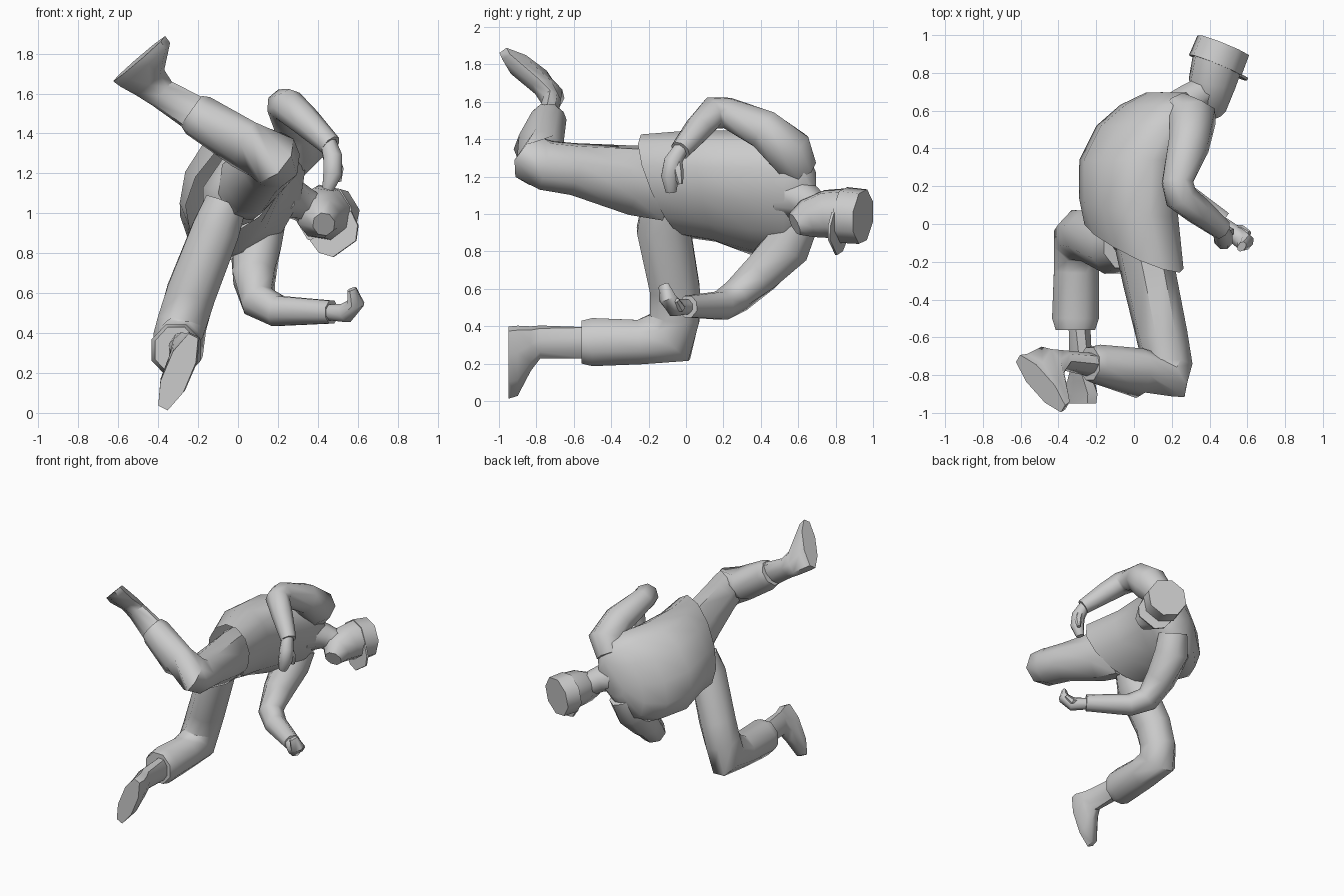
import bpy, bmesh, math
from mathutils import Vector as V

grey = bpy.data.materials.new("plain grey")
grey.diffuse_color = (0.6, 0.6, 0.6, 1)


def loft(name, rings, n=8, angle=50, open_start=False):
    """Skin closed rings given as (centre, half axis u, half axis v)."""
    verts, faces = [], []
    for c, u, v in rings:
        for k in range(n):
            a = 2 * math.pi * (k + 0.5) / n
            verts.append(V(c) + 1.03 * (V(u) * math.cos(a) + V(v) * math.sin(a)))
    for i in range(len(rings) - 1):
        for k in range(n):
            j = (k + 1) % n
            faces.append((i*n + k, i*n + j, (i+1)*n + j, (i+1)*n + k))
    if not open_start:
        faces.append(tuple(reversed(range(n))))
    faces.append(tuple(range((len(rings) - 1) * n, len(rings) * n)))
    me = bpy.data.meshes.new(name)
    me.from_pydata(verts, [], faces)
    bm = bmesh.new()
    bm.from_mesh(me)
    bmesh.ops.recalc_face_normals(bm, faces=bm.faces)
    bm.to_mesh(me)
    bm.free()
    me.materials.append(grey)
    ob = bpy.data.objects.new(name, me)
    bpy.context.collection.objects.link(ob)
    bpy.ops.object.select_all(action='DESELECT')
    ob.select_set(True)
    bpy.context.view_layer.objects.active = ob
    bpy.ops.object.shade_smooth_by_angle(angle=math.radians(angle))
    return ob


def tube(name, pts, ref=(1, 0, 0), n=8, angle=50):
    """Tube along points (x, y, z, width radius, depth radius)."""
    P = [V(p[:3]) for p in pts]
    rings = []
    for i, p in enumerate(pts):
        a = (P[i] - P[i-1]).normalized() if i else V()
        b = (P[i+1] - P[i]).normalized() if i < len(P) - 1 else V()
        t = (a + b).normalized()
        u = V(ref) - t * t.dot(V(ref))
        u.normalize()
        rings.append((P[i], u * p[3], t.cross(u) * p[-1]))
    return loft(name, rings, n, angle)


# Jacket body, open at the slanted hem, up to the shoulders
loft("jacket", [
    ((0.00, -0.12, 1.15), (.20, -.13, .25), (.16, -.03, -.10)),
    ((-0.03, 0.10, 1.15), (.17, -.06, .265), (.19, 0, -.13)),
    ((-0.02, 0.34, 1.115), (.17, 0, .30), (.20, 0, -.12)),
    ((0.07, 0.52, 1.09), (.17, 0, .30), (.20, 0, -.10)),
    ((0.13, 0.63, 1.09), (.14, 0, .26), (.14, 0, -.08)),
    ((0.17, 0.695, 1.10), (.07, 0, .11), (.08, 0, -.05))], n=12, open_start=True)
# Seat of the trousers inside the hem
loft("trouser_seat", [
    ((-0.01, 0.08, 1.13), (.11, -.05, .15), (-.11, 0, .08)),
    ((0.0, -0.06, 1.12), (.13, -.07, .19), (-.13, .02, .09)),
    ((0.0, -0.17, 1.11), (.07, -.04, .12), (-.08, .02, .05))])

# Standing leg: trousers, then shin flaring into the shoe sole
tube("lower_trouser_leg", [
    (-0.06, -0.11, 1.05, .11, .13), (-0.11, -0.12, 0.92, .125, .15),
    (-0.235, -0.06, 0.60, .13, .14), (-0.28, -0.06, 0.45, .13, .14),
    (-0.30, -0.09, 0.34, .13, .17), (-0.305, -0.25, 0.315, .125, .125),
    (-0.31, -0.50, 0.315, .13, .135), (-0.31, -0.56, 0.315, .11, .12)])
loft("lower_shin_and_shoe", [
    ((-0.29, -0.50, 0.31), (.06, 0, 0), (0, 0, .088)),
    ((-0.28, -0.78, 0.315), (.055, 0, -.02), (.02, 0, .085)),
    ((-0.28, -0.83, 0.28), (.06, 0, -.025), (.04, 0, .115)),
    ((-0.295, -0.90, 0.215), (.065, 0, -.03), (.08, 0, .185)),
    ((-0.30, -0.95, 0.205), (.06, 0, -.03), (.08, 0, .19))])

# Kicking leg: trousers, then shin flaring into the shoe sole
tube("raised_trouser_leg", [
    (0.04, -0.10, 1.15, .14, .19), (0.08, -0.28, 1.18, .14, .19),
    (0.15, -0.60, 1.24, .135, .14), (0.18, -0.75, 1.26, .13, .135),
    (0.17, -0.80, 1.28, .15, .135), (0.03, -0.79, 1.345, .12, .13),
    (-0.20, -0.74, 1.49, .11, .10), (-0.235, -0.74, 1.515, .095, .09)],
    ref=(0.75, 0, -0.1))
side = V((0.43, 0.73, 0.53))
foot = V((.125, -.14, .105))
loft("raised_shin_and_shoe", [
    ((-0.20, -0.75, 1.49), side * .08, (.045, -.02, .06)),
    ((-0.38, -0.72, 1.60), side * .06, (.04, -.025, .05)),
    ((-0.44, -0.735, 1.655), side * .065, foot * .5),
    ((-0.465, -0.835, 1.745), side * .07, foot * .95),
    ((-0.495, -0.845, 1.775), side * .065, foot)])

# Arms, each a sleeve with a curled hand and thumb
tube("upper_sleeve", [
    (0.24, 0.60, 1.24, .10), (0.31, 0.55, 1.34, .13), (0.29, 0.42, 1.45, .11),
    (0.23, 0.22, 1.54, .085), (0.25, 0.14, 1.54, .085), (0.34, 0.07, 1.46, .075),
    (0.465, -0.03, 1.34, .055)], ref=(0.7, 0.5, 0.5))
tube("upper_hand", [(0.45, -0.02, 1.36, .04), (0.475, -0.07, 1.28, .05),
                    (0.475, -0.085, 1.20, .05), (0.45, -0.08, 1.12, .03)])
tube("upper_thumb", [(0.48, -0.05, 1.28, .03), (0.505, -0.04, 1.22, .027),
                     (0.505, -0.03, 1.16, .014)], n=6)
tube("lower_sleeve", [
    (0.13, 0.60, 0.96, .11), (0.09, 0.54, 0.83, .13), (0.08, 0.40, 0.68, .11),
    (0.10, 0.27, 0.56, .09), (0.20, 0.19, 0.51, .08), (0.47, 0.01, 0.505, .06)],
    ref=(0.6, 0.8, 0))
tube("lower_hand", [(0.44, 0.02, 0.505, .04), (0.54, -0.06, 0.50, .05),
                    (0.59, -0.10, 0.55, .05, .04), (0.57, -0.12, 0.62, .03, .02)],
     ref=(0.6, 0.8, 0))
tube("lower_thumb", [(0.52, -0.03, 0.51, .025), (0.57, -0.03, 0.50, .025),
                     (0.61, -0.05, 0.54, .014)], ref=(0, 0, 1), n=6)

# Head, neck, flat-topped cap with a peak
tube("neck", [(0.20, 0.56, 1.09, .13), (0.30, 0.66, 1.06, .09), (0.40, 0.72, 1.0, .08)],
     ref=(0, 0, 1))
tube("head", [(0.43, 0.58, 0.945, .065, .055), (0.405, 0.65, 0.975, .105, .105),
              (0.415, 0.75, 1.0, .13, .125), (0.445, 0.87, 1.0, .14, .135)],
     ref=(0.6, 0, -0.8))
axis = V((0.37, 0.92, -0.08)).normalized()
front = V((0.5, -0.27, -0.83)).normalized()
base = V((0.43, 0.84, 0.995))
tube("cap", [(*base, .148), (*(base + axis * .115), .145)], ref=front, n=8, angle=60)
tube("cap_peak", [(*(base + front * .07), .18, .01), (*(base + front * .15), .17, .01),
                  (*(base + front * .21), .1, .008)], ref=axis.cross(front), n=4)
